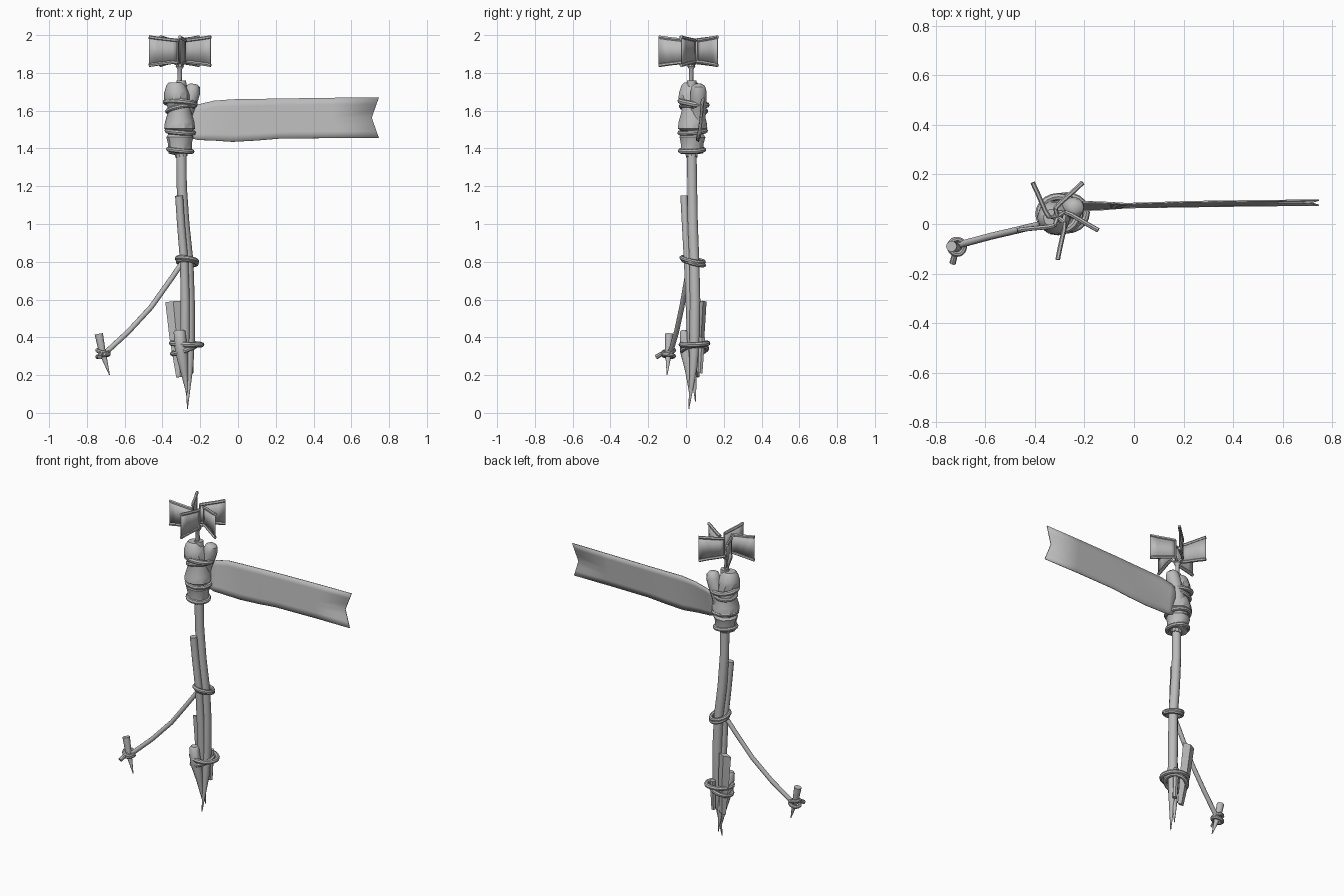
import bpy, bmesh, math
from mathutils import Vector, Matrix

if "Cube" in bpy.data.objects:
    bpy.data.objects.remove(bpy.data.objects["Cube"])

grey = bpy.data.materials.new("plain_grey")
grey.diffuse_color = (0.5, 0.5, 0.5, 1)
grey.use_nodes = True
grey.node_tree.nodes["Principled BSDF"].inputs["Base Color"].default_value = grey.diffuse_color


def finish(name, bm, angle=40):
    bmesh.ops.recalc_face_normals(bm, faces=bm.faces)
    me = bpy.data.meshes.new(name)
    bm.to_mesh(me)
    bm.free()
    me.materials.append(grey)
    ob = bpy.data.objects.new(name, me)
    bpy.context.collection.objects.link(ob)
    bpy.ops.object.select_all(action='DESELECT')
    ob.select_set(True)
    bpy.context.view_layer.objects.active = ob
    bpy.ops.object.shade_smooth_by_angle(angle=math.radians(angle))
    return ob


def tube(name, pts, sides=10, closed=False, flat=1.0, angle=40):
    """Sweep a round section along points given as (x, y, z, radius)."""
    bm = bmesh.new()
    pos = [Vector(p[:3]) for p in pts]
    n = len(pts)
    rings, side = [], None
    for i, p in enumerate(pos):
        a = pos[(i - 1) % n] if closed or i else p
        b = pos[(i + 1) % n] if closed or i < n - 1 else p
        t = (b - a).normalized()
        if side is None:
            side = Vector((1, 0, 0)) if abs(t.x) < 0.8 else Vector((0, 0, 1))
        side = (side - t * side.dot(t)).normalized()
        up = t.cross(side)
        rings.append([bm.verts.new(p + pts[i][3] * (math.cos(w) * side + math.sin(w) * up * flat))
                      for w in (2 * math.pi * k / sides for k in range(sides))])
    for i in range(n if closed else n - 1):
        r, s = rings[i], rings[(i + 1) % n]
        for k in range(sides):
            m = (k + 1) % sides
            bm.faces.new((r[k], r[m], s[m], s[k]))
    if not closed:
        bm.faces.new(rings[0])
        bm.faces.new(rings[-1])
    return finish(name, bm, angle)


def rope_ring(name, c, rx, ry, r, tilt_x=0.0, tilt_y=0.0):
    """Closed rope loop; tilts are the rise per unit of x and y."""
    pts = []
    for k in range(20):
        w = 2 * math.pi * k / 20
        x, y = rx * math.cos(w), ry * math.sin(w)
        pts.append((c[0] + x, c[1] + y, c[2] + tilt_x * x + tilt_y * y, r))
    return tube(name, pts, 8, closed=True)


# Main pole, sharpened at the foot
tube("main_pole", [(-.30, .03, 1.76, .026), (-.30, .03, 1.4, .027), (-.298, .033, 1.2, .027),
                   (-.285, .036, 1.0, .028), (-.264, .044, .8, .028), (-.258, .048, .6, .029),
                   (-.257, .046, .4, .029), (-.258, .04, .25, .022), (-.268, .015, .02, .002)])

# Extra sticks tied to the pole
tube("side_stick", [(-.312, -.01, 1.15, .021), (-.302, -.002, 1.0, .021), (-.285, .01, .8, .022),
                    (-.28, .02, .6, .024), (-.28, .03, .4, .026), (-.275, .042, .2, .016),
                    (-.267, .05, .06, .002)])
tube("foot_peg", [(-.31, -.002, .44, .022), (-.31, -.002, .43, .031), (-.30, .0, .33, .034),
                  (-.285, .015, .22, .02), (-.27, .02, .1, .003)])
tube("foot_plank", [(-.343, .09, .59, .042), (-.325, .08, .4, .038), (-.305, .06, .19, .022)],
     4, flat=.45, angle=20)
tube("back_splint", [(-.25, .085, .40, .018), (-.25, .075, .21, .014)], 6)

# Rope lashings on the pole
rope_ring("upper_lashing_a", (-.27, .035, .81), .053, .058, .012, -.15, -.2)
rope_ring("upper_lashing_b", (-.268, .04, .795), .05, .055, .011, -.1, -.25)
rope_ring("lower_lashing_a", (-.272, .045, .365), .08, .07, .014, -.05, .05)
rope_ring("lower_lashing_b", (-.285, .045, .335), .062, .065, .013, .35, .1)

# Guy strut with its own ground peg
tube("guy_strut", [(-.285, .02, .81, .014), (-.35, .005, .715, .014), (-.46, -.022, .56, .014),
                   (-.58, -.05, .43, .014), (-.71, -.085, .31, .014)])
tube("ground_peg", [(-.737, -.09, .418, .022), (-.718, -.093, .32, .018),
                    (-.705, -.095, .28, .013), (-.68, -.1, .2, .002)])
rope_ring("peg_lashing_a", (-.715, -.092, .325), .03, .03, .011, -.2, .2)
rope_ring("peg_lashing_b", (-.715, -.092, .303), .03, .028, .011, .2, -.1)
tube("peg_rope_tail", [(-.715, -.105, .315, .013), (-.725, -.13, .312, .012), (-.732, -.158, .295, .013)], 8)

# Wrapped cloth bundle
tube("cloth_wrap", [(-.298, .03, 1.355, .032), (-.302, .03, 1.375, .034), (-.306, .032, 1.38, .062),
                    (-.308, .033, 1.43, .064), (-.308, .034, 1.46, .072), (-.308, .034, 1.475, .062),
                    (-.309, .035, 1.49, .062), (-.309, .035, 1.505, .082), (-.309, .035, 1.54, .078),
                    (-.31, .035, 1.60, .060), (-.315, .032, 1.64, .062), (-.325, .025, 1.675, .068),
                    (-.328, .025, 1.70, .063), (-.33, .025, 1.735, .050), (-.33, .025, 1.75, .036)],
     10, angle=35)
tube("cloth_roll", [(-.235, .066, 1.742, .018), (-.237, .066, 1.73, .035), (-.242, .066, 1.70, .043),
                    (-.258, .066, 1.65, .043), (-.28, .064, 1.59, .042), (-.29, .06, 1.5, .036)], 12)
rope_ring("bundle_rope_top", (-.306, .04, 1.64), .078, .07, .015, -.08, -.15)
rope_ring("bundle_rope_second", (-.306, .04, 1.61), .068, .066, .012, .2, -.2)
rope_ring("bundle_rope_middle", (-.306, .035, 1.488), .07, .068, .013, -.08, .08)
rope_ring("bundle_rope_bottom", (-.306, .032, 1.39), .062, .062, .013, -.1, .05)

# Banner: columns of (x, bottom z, top z, bottom y, top y), notched at the free end
cols = [(-.27, 1.46, 1.61, .06, .09), (-.21, 1.445, 1.633, .055, .09), (-.13, 1.442, 1.652, .058, .088),
        (-.03, 1.435, 1.66, .066, .082), (.1, 1.442, 1.662, .068, .086), (.22, 1.452, 1.664, .07, .09),
        (.5, 1.455, 1.668, .074, .094), (.746, 1.455, 1.67, .076, .096)]
bm = bmesh.new()
grid = []
for i, (x, zb, zt, yb, yt) in enumerate(cols):
    column = []
    for j in range(7):
        f = j / 6
        notch = .038 * (1 - abs(2 * f - 1)) if i == len(cols) - 1 else 0
        column.append(bm.verts.new((x - notch, yb + (yt - yb) * f, zb + (zt - zb) * f)))
    grid.append(column)
for a, b in zip(grid, grid[1:]):
    for j in range(6):
        bm.faces.new((a[j], b[j], b[j + 1], a[j + 1]))
banner = finish("banner", bm)
solid = banner.modifiers.new("thickness", 'SOLIDIFY')
solid.thickness = .006
solid.offset = 0

# Pinwheel: spindle, hub and five curved vanes with thick rims
HUB = Vector((-.308, .028, 0))
tube("spindle", [(-.308, .028, 1.70, .013), (-.308, .028, 1.82, .012), (-.308, .028, 1.835, .022),
                 (-.308, .028, 1.85, .016)], 8)
profile = [(.022, .028), (.05, .026), (.085, .018), (.13, .008), (.172, 0)]   # outward, sideways
for n in range(5):
    turn = Matrix.Rotation(math.radians(-90 + 72 * n), 3, 'Z')
    bm = bmesh.new()
    low, high = [], []
    for k, (u, v) in enumerate(profile):
        p = HUB + turn @ Vector((u, v, 0))
        flare = .018 * (k / 4) ** 1.5
        low.append(Vector((p.x, p.y, 1.858 - flare)))
        high.append(Vector((p.x, p.y, 1.972 + flare)))
    vl, vh = [bm.verts.new(p) for p in low], [bm.verts.new(p) for p in high]
    for k in range(4):
        bm.faces.new((vl[k], vl[k + 1], vh[k + 1], vh[k]))
    vane = finish(f"vane_{n + 1}", bm)
    m = vane.modifiers.new("thickness", 'SOLIDIFY')
    m.thickness = .005
    m.offset = 0
    foot = (HUB.x, HUB.y, 1.84, .009)
    tube(f"vane_lower_rim_{n + 1}", [foot] + [(*p, .0095) for p in low], 6)
    tube(f"vane_upper_rim_{n + 1}", [(*p, .0095) for p in high], 6)
    # bowed inner rib of the vane
    inner = [low[0].lerp(high[0], f) for f in (0, .3, .7, 1)]
    tube(f"vane_rib_{n + 1}", [(*p, .006) for p in inner], 6)
